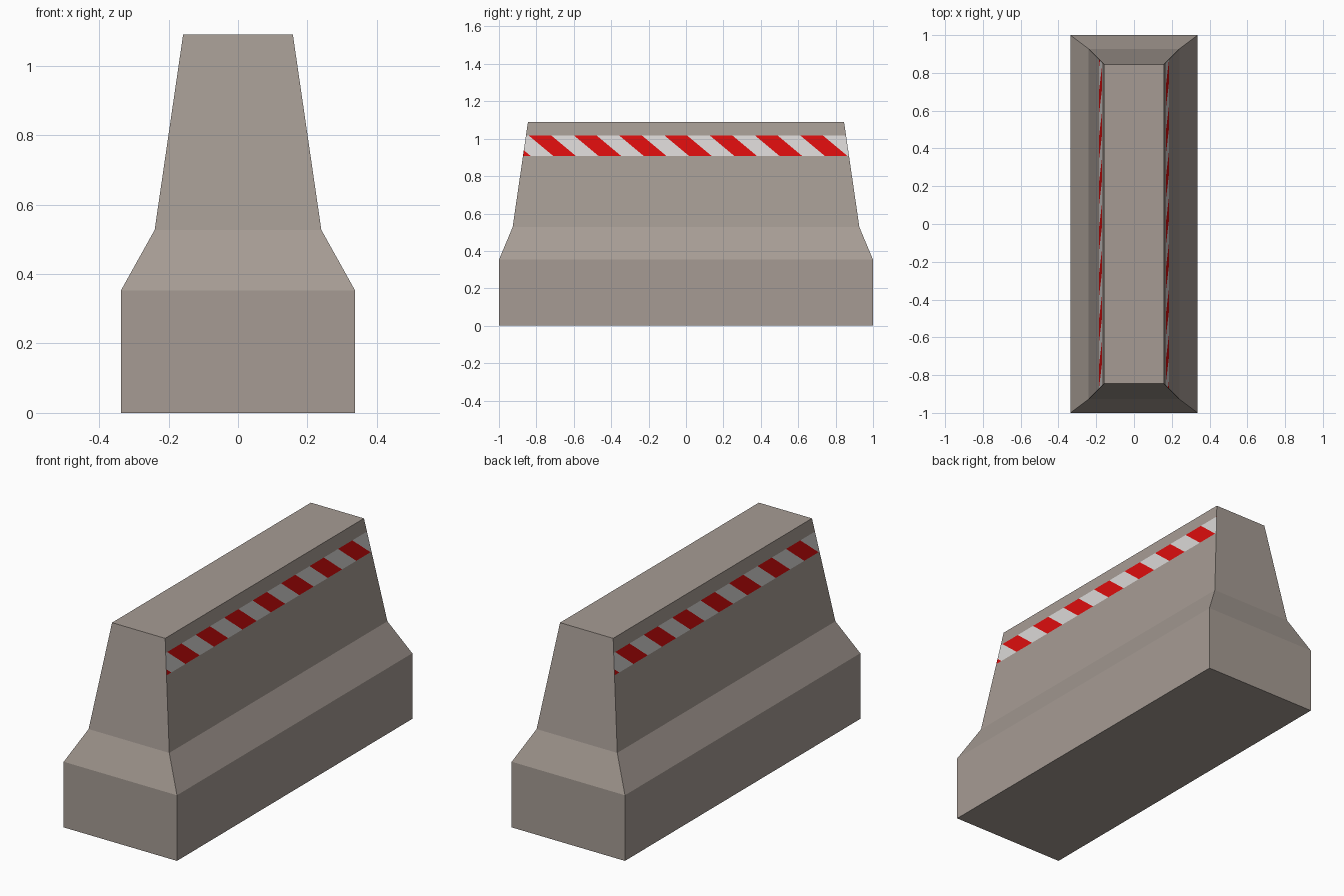
import bpy, bmesh, math
from mathutils import Vector

if "Cube" in bpy.data.objects:
    bpy.data.objects.remove(bpy.data.objects["Cube"])


def material(name, rgb):
    m = bpy.data.materials.new(name)
    m.diffuse_color = (*rgb, 1.0)
    m.use_nodes = True
    m.node_tree.nodes["Principled BSDF"].inputs["Base Color"].default_value = m.diffuse_color
    return m


# Height, half width, half length of each cross-section
RINGS = [(0.0, 0.337, 1.0), (0.353, 0.337, 1.0),
         (0.527, 0.24, 0.927), (1.09, 0.158, 0.845)]
BAND_LOW, BAND_HIGH = 0.908, 1.018      # painted band
PERIOD, SLANT, PHASE = 0.242, 1.2, -0.60

bm = bmesh.new()

# Stepped, tapering concrete body
rings = [[bm.verts.new((sx * hx, sy * hy, z))
          for sx, sy in ((-1, -1), (1, -1), (1, 1), (-1, 1))]
         for z, hx, hy in RINGS]
bm.faces.new(rings[0][::-1])
bm.faces.new(rings[-1])
for lo, hi in zip(rings, rings[1:]):
    for i in range(4):
        j = (i + 1) % 4
        bm.faces.new((lo[i], lo[j], hi[j], hi[i]))
bm.normal_update()


def cut(faces, co, no):
    geom = set(faces)
    for f in faces:
        geom.update(f.edges)
        geom.update(f.verts)
    bmesh.ops.bisect_plane(bm, geom=list(geom), dist=1e-6, plane_co=co, plane_no=no)


def side_faces(s, low, high):
    return [f for f in bm.faces if f.normal.x * s > 0.7
            and low < f.calc_center_median().z < high]


# Cut the band and its slanted stripes into both long sides
for s in (1, -1):
    for z in (BAND_LOW, BAND_HIGH):
        cut(side_faces(s, 0.53, 1.09), Vector((0, 0, z)), Vector((0, 0, 1)))
    for k in range(-4, 16):
        y = PHASE + k * PERIOD / 2
        cut(side_faces(s, BAND_LOW, BAND_HIGH),
            Vector((0, s * y, BAND_HIGH)), Vector((0, s, SLANT)))
    bm.normal_update()
    for f in side_faces(s, BAND_LOW, BAND_HIGH):
        c = f.calc_center_median()
        t = (c.y * s - SLANT * (BAND_HIGH - c.z) - PHASE) / PERIOD
        f.material_index = 1 if t - math.floor(t) < 0.5 else 2

mesh = bpy.data.meshes.new("concrete_barrier")
bm.to_mesh(mesh)
bm.free()
for m in (material("concrete grey", (0.38, 0.33, 0.295)),
          material("stripe red", (0.72, 0.004, 0.004)),
          material("stripe white", (0.70, 0.68, 0.67))):
    mesh.materials.append(m)
obj = bpy.data.objects.new("concrete_barrier", mesh)
bpy.context.collection.objects.link(obj)
